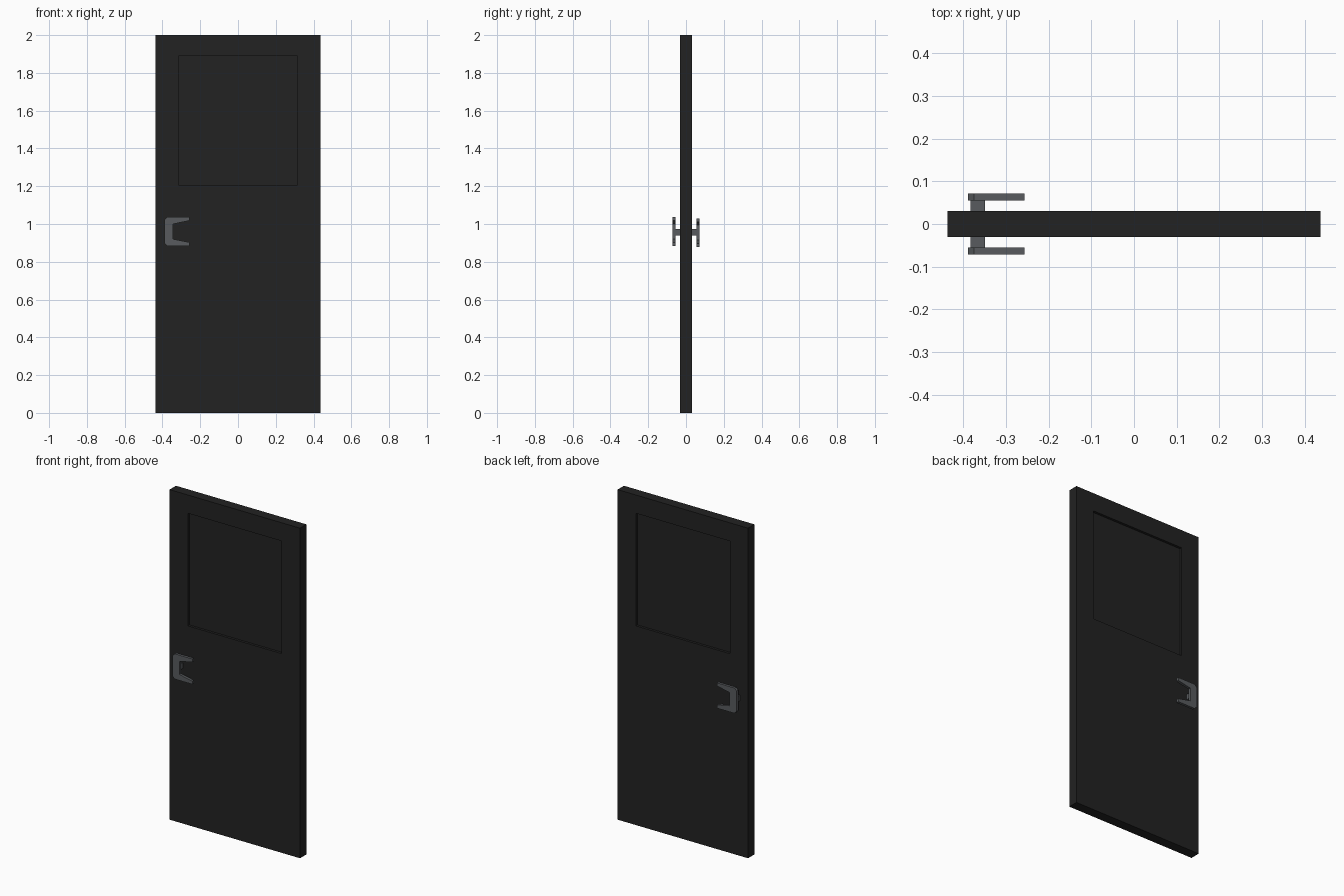
import bpy, bmesh
from mathutils import Vector

if "Cube" in bpy.data.objects:
    bpy.data.objects.remove(bpy.data.objects["Cube"])


def material(name, rgb):
    m = bpy.data.materials.new(name)
    m.diffuse_color = (*rgb, 1)
    m.use_nodes = True
    m.node_tree.nodes["Principled BSDF"].inputs["Base Color"].default_value = m.diffuse_color
    return m


door_mat = material("black paint", (0.016, 0.016, 0.016))
metal_mat = material("dark grey metal", (0.098, 0.105, 0.112))


def finish(name, bm, mat):
    bmesh.ops.recalc_face_normals(bm, faces=bm.faces)
    me = bpy.data.meshes.new(name)
    bm.to_mesh(me)
    bm.free()
    me.materials.append(mat)
    ob = bpy.data.objects.new(name, me)
    bpy.context.collection.objects.link(ob)
    return ob


def box(name, lo, hi, mat):
    bm = bmesh.new()
    bmesh.ops.create_cube(bm, size=1)
    lo, hi = Vector(lo), Vector(hi)
    for v in bm.verts:
        v.co = (lo + hi) / 2 + v.co * (hi - lo)
    return finish(name, bm, mat)


def rect(x0, x1, z0, z1):
    return [(x0, z0), (x1, z0), (x1, z1), (x0, z1)]


# door slab with a recessed panel opening on both faces
T, RECESS = 0.0305, 0.015
outer = rect(-0.437, 0.437, 0, 2)
inner = rect(-0.315, 0.314, 1.207, 1.889)
bm = bmesh.new()
rings = [[bm.verts.new((x, y, z)) for x, z in pts] for pts, y in (
    (inner, -T + RECESS), (inner, -T), (outer, -T),
    (outer, T), (inner, T), (inner, T - RECESS))]
for a, b in zip(rings, rings[1:]):
    for i in range(4):
        j = (i + 1) % 4
        bm.faces.new((a[i], a[j], b[j], b[i]))
bm.faces.new(rings[0])      # recessed panel faces
bm.faces.new(rings[-1])
finish("door_slab", bm, door_mat)

# C-shaped handles: the back one is the front one turned over about the spindle
ZC = 0.957
profile = [(-0.257, 1.037), (-0.375, 1.037), (-0.389, 1.022), (-0.389, 0.898),
           (-0.375, 0.884), (-0.257, 0.884), (-0.257, 0.903), (-0.343, 0.92),
           (-0.343, 1.0), (-0.257, 1.018)]
for side, s in (("front", -1), ("back", 1)):
    bm = bmesh.new()
    verts = [bm.verts.new((x, s * 0.055, ZC - s * (z - ZC))) for x, z in profile]
    face = bm.faces.new(verts)
    ext = bmesh.ops.extrude_face_region(bm, geom=[face], use_keep_orig=True)
    for v in ext["geom"]:
        if isinstance(v, bmesh.types.BMVert):
            v.co.y += s * 0.016
    finish(side + "_handle", bm, metal_mat)
    # spindle joining handle to door
    y0, y1 = sorted((s * 0.028, s * 0.056))
    box(side + "_spindle", (-0.383, y0, ZC - 0.017), (-0.349, y1, ZC + 0.017), metal_mat)
